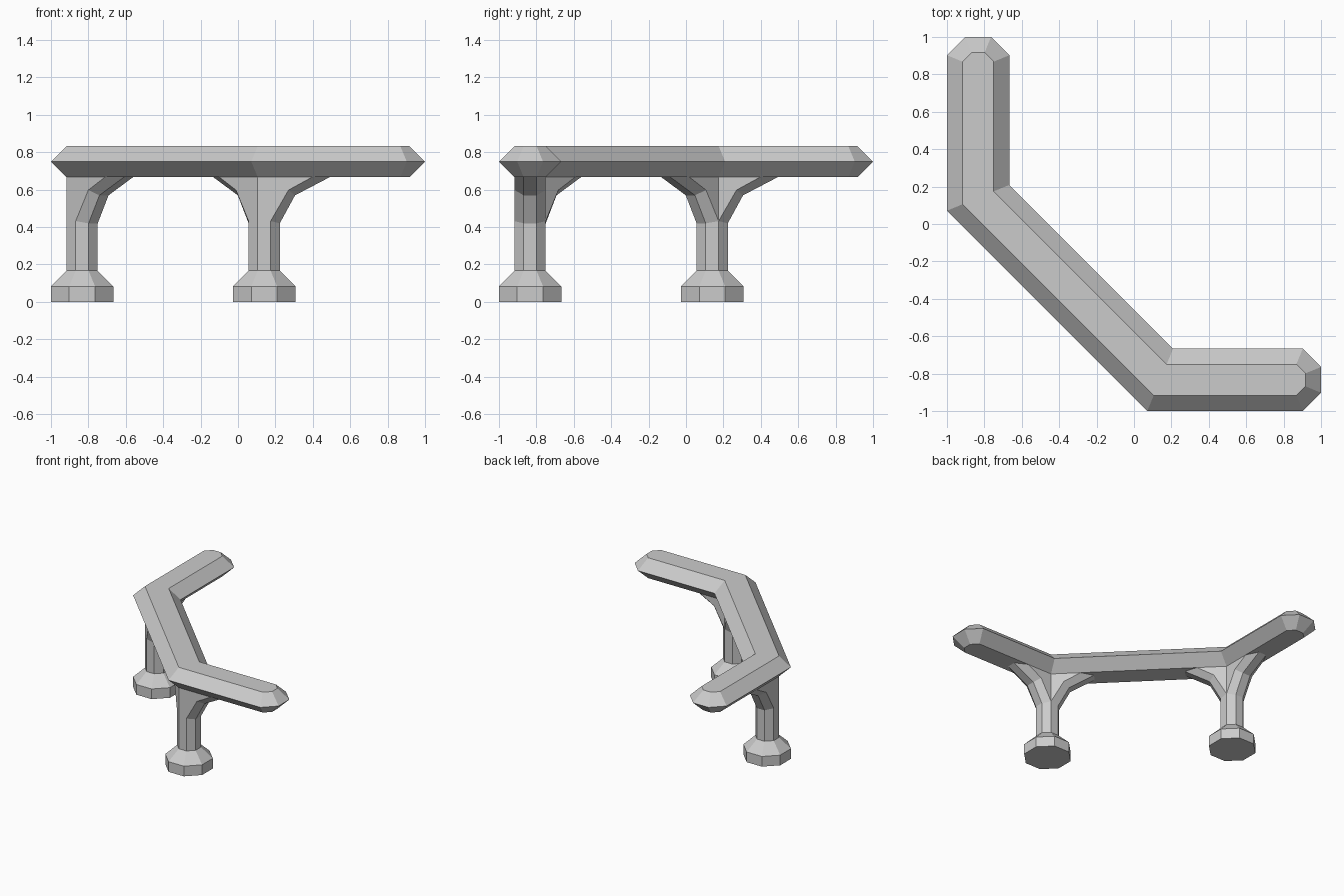
import bpy, bmesh, math

if "Cube" in bpy.data.objects:
    bpy.data.objects.remove(bpy.data.objects["Cube"])

T = math.tan(math.pi / 8)      # octagon half side / apothem
E = 5 / 6                      # rail centre line
C = 0.14                       # bend position on the centre line
R, R2 = 1 / 6, 1 / 12          # wide and narrow half widths
TOP = 2 / 3                    # underside of the rail


def add_object(name, verts, faces):
    bm = bmesh.new()
    vs = [bm.verts.new(v) for v in verts]
    for f in faces:
        bm.faces.new([vs[i] for i in f])
    bmesh.ops.recalc_face_normals(bm, faces=bm.faces)
    mesh = bpy.data.meshes.new(name)
    bm.to_mesh(mesh)
    bm.free()
    obj = bpy.data.objects.new(name, mesh)
    bpy.context.collection.objects.link(obj)
    return obj


def loft(name, rings):
    n = len(rings[0])
    faces = [list(range(n)), list(range(n * (len(rings) - 1), n * len(rings)))]
    for k in range(len(rings) - 1):
        for i in range(n):
            j = (i + 1) % n
            faces.append([k * n + i, k * n + j, (k + 1) * n + j, (k + 1) * n + i])
    return add_object(name, [v for r in rings for v in r], faces)


def rail_ring(r, z):
    k = r * T
    half = [(C - k, -E - r), (E + k, -E - r), (E + r, -E - k),
            (E + r, -E + k), (E + k, -E + r), (C + k, -E + r)]
    outline = half + [(y, x) for x, y in reversed(half)]
    return [(x, y, z) for x, y in outline]


def octagon(cx, cy, r, z):
    rad = r / math.cos(math.pi / 8)
    return [(cx + rad * math.cos((i + 0.5) * math.pi / 4),
             cy + rad * math.sin((i + 0.5) * math.pi / 4), z) for i in range(8)]


def brace(name, cx, cy, angle):
    # curved bracket: chamfered leading edge, flat side walls
    h = R2 * T
    side = [(h, 0.432), (0.13, 0.598), (0.255, TOP)]
    tip = [(R2, 0.42), (0.165, 0.57), (0.35, TOP)]
    back = [(-h, 0.42), (-h, 0.5), (-h, TOP)]
    cols = [(back, -R2), (side, -R2), (tip, -h), (tip, h), (side, R2), (back, R2)]
    ca, sa = math.cos(angle), math.sin(angle)
    rings = [[(cx + col[k][0] * ca - w * sa, cy + col[k][0] * sa + w * ca, col[k][1])
              for col, w in cols] for k in range(3)]
    loft(name, rings)


# Bent rail with hexagonal section
loft("rail", [rail_ring(R2, TOP), rail_ring(R, 0.75), rail_ring(R2, E)])

# Two posts, each with a wide foot and two braces
for name, cx, cy, along, diagonal in (("left", -E, C, 90, -45), ("front", C, -E, 0, 135)):
    loft(name + "_post", [octagon(cx, cy, r, z) for r, z in
                          ((R, 0), (R, R2), (R2, R), (R2, TOP))])
    brace(name + "_arm_brace", cx, cy, math.radians(along))
    brace(name + "_middle_brace", cx, cy, math.radians(diagonal))
